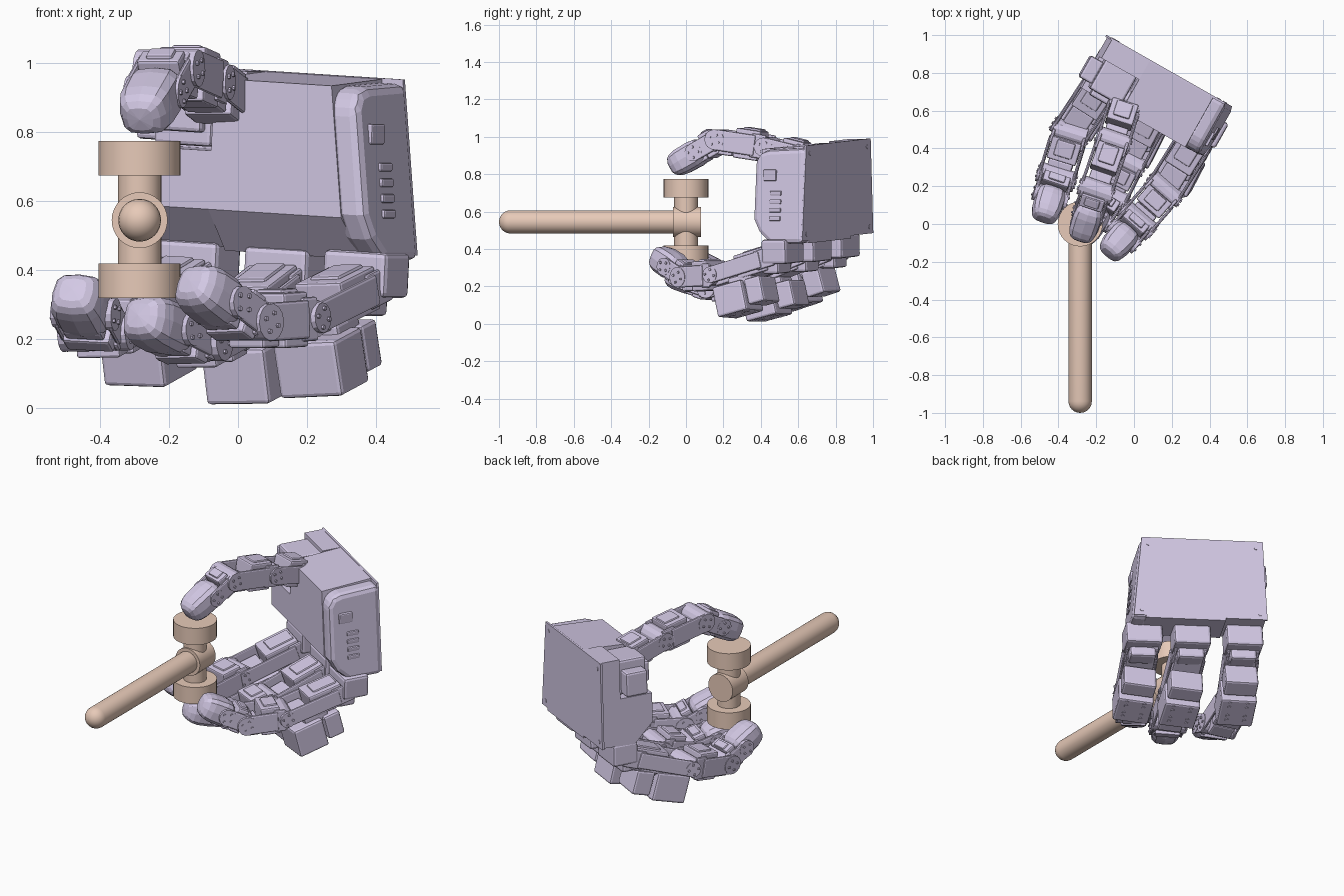
import bpy, bmesh, math
from mathutils import Vector, Matrix

if "Cube" in bpy.data.objects:
    bpy.data.objects.remove(bpy.data.objects["Cube"])


def material(name, rgb):
    m = bpy.data.materials.new(name)
    m.diffuse_color = (*rgb, 1)
    m.use_nodes = True
    m.node_tree.nodes["Principled BSDF"].inputs["Base Color"].default_value = m.diffuse_color
    return m


LILAC = material("lilac", (0.65, 0.58, 0.78))
TAN = material("tan", (0.80, 0.59, 0.48))


def finish(bm, name, mat, bevel=0.0, smooth=False):
    bmesh.ops.recalc_face_normals(bm, faces=bm.faces)
    me = bpy.data.meshes.new(name)
    bm.to_mesh(me)
    bm.free()
    ob = bpy.data.objects.new(name, me)
    bpy.context.collection.objects.link(ob)
    me.materials.append(mat)
    if bevel:
        b = ob.modifiers.new("bevel", "BEVEL")
        b.width, b.segments, b.limit_method = bevel, 2, "ANGLE"
    if smooth:
        bpy.context.view_layer.objects.active = ob
        ob.select_set(True)
        bpy.ops.object.shade_smooth_by_angle()
        ob.select_set(False)
    return ob


def box(bm, M, c, size):
    bmesh.ops.create_cube(bm, size=1, matrix=M @ Matrix.Translation(c) @ Matrix.Diagonal((*size, 1)))


def rod(bm, M, c, r, length, axis="X", n=14):
    R = {"X": Matrix.Rotation(math.pi / 2, 4, "Y"), "Y": Matrix.Rotation(math.pi / 2, 4, "X"),
         "Z": Matrix.Identity(4)}[axis]
    bmesh.ops.create_cone(bm, cap_ends=True, segments=n, radius1=r, radius2=r, depth=length,
                          matrix=M @ Matrix.Translation(c) @ R)


def frame(origin, x, y):
    y = y.normalized()
    x = (x - y * x.dot(y)).normalized()
    M = Matrix((x, y, x.cross(y))).transposed().to_4x4()
    M.translation = origin
    return M


# ---- hammer ----
I = Matrix.Identity(4)
HX, HZ = -0.285, 0.545
bm = bmesh.new()
rod(bm, I, (HX, 0, HZ), 0.063, 0.4, "Z", 32)
for z in (0.37, 0.725):
    rod(bm, I, (HX, 0, z), 0.119, 0.1, "Z", 32)
rod(bm, I, (HX, 0.005, HZ), 0.081, 0.15, "Y", 32)
finish(bm, "hammer_head", TAN, smooth=True)

bm = bmesh.new()
profile = [(0, 0.05), (0.062, 0.05)]
profile += [(0.062 * math.cos(a), -0.938 - 0.062 * math.sin(a))
            for a in [i * math.pi / 12 for i in range(7)]]
vs = [bm.verts.new((r, y, 0)) for r, y in profile]
es = [bm.edges.new(p) for p in zip(vs, vs[1:])]
bmesh.ops.spin(bm, geom=vs + es, cent=(0, 0, 0), axis=(0, 1, 0), angle=2 * math.pi, steps=32)
bmesh.ops.remove_doubles(bm, verts=bm.verts, dist=1e-4)
bmesh.ops.translate(bm, verts=bm.verts, vec=(HX, 0, HZ))
finish(bm, "hammer_handle", TAN, smooth=True)

# ---- palm: local x across, y towards the fingertips, z up ----
U, F = Vector((0.87, -0.495, 0)), Vector((-0.495, -0.87, 0))
P = Matrix((U, F, Vector((0, 0, 1)))).transposed().to_4x4()
P.translation = (-0.135, 0.995, 0.72)
P = P @ Matrix.Rotation(math.radians(3.2), 4, "Y")


def slab(bm, x0, x1, prof):
    """Side profile swept across the palm; the far end leans inwards at the top."""
    def ring(x):
        lean = 0.07 if x > 0.6 else 0
        return [bm.verts.new(P @ Vector((x - lean * (z + 0.25) / 0.5, y, z))) for y, z in prof]
    a, b = ring(x0), ring(x1)
    bm.faces.new(a)
    bm.faces.new(b[::-1])
    for i in range(len(a)):
        j = (i + 1) % len(a)
        bm.faces.new((a[j], a[i], b[i], b[j]))


bm = bmesh.new()
slab(bm, 0.24, 0.70, [(0, -0.25), (0.2, -0.25), (0.31, -0.13), (0.31, 0.25), (0, 0.27)])
slab(bm, 0.01, 0.24, [(0, -0.23), (0.2, -0.24), (0.31, -0.13), (0.31, 0.04), (0.12, 0.04), (0.12, 0.27), (0, 0.27)])
finish(bm, "palm", LILAC)
bm = bmesh.new()
slab(bm, 0.68, 0.778, [(0, -0.25), (0.2, -0.25), (0.27, -0.19), (0.308, -0.12), (0.308, 0.19),
                       (0.28, 0.235), (0.23, 0.25), (0, 0.26)])
finish(bm, "palm_end_cap", LILAC, 0.045)
bm = bmesh.new()
slab(bm, 0.0, 0.77, [(0, -0.235), (0.012, -0.235), (0.012, 0.272), (0, 0.272)])
for x, z in ((0.04, -0.2), (0.72, -0.2), (0.04, 0.23), (0.66, 0.23)):
    rod(bm, P, (x, 0, z), 0.012, 0.006, "Y", 8)
finish(bm, "palm_back_plate", LILAC)
# connector ribs on the palm end
bm = bmesh.new()
for i in range(4):
    z = 0.02 - i * 0.045
    box(bm, P, (0.772 - 0.14 * (z + 0.25), 0.17, z), (0.03, 0.07, 0.025))
box(bm, P, (0.718, 0.21, 0.115), (0.04, 0.08, 0.06))
finish(bm, "palm_connectors", LILAC, 0.006)


# ---- finger parts ----
def link(name, p, q, side, w=0.17, d=0.15):
    L = (q - p).length
    M = frame(p, side, q - p)
    bm = bmesh.new()
    box(bm, M, (0, L * 0.36, 0), (w * 0.8, L * 0.5, d))            # motor body
    box(bm, M, (0, L * 0.82, -d * 0.2), (w * 0.66, L * 0.36, d * 0.55))
    for s in (-1, 1):
        box(bm, M, (s * w * 0.46, L * 0.6, 0), (0.016, L * 0.85, d * 0.7))    # side plate
        box(bm, M, (s * w * 0.42, L * 0.12, 0), (0.018, L * 0.3, d * 0.8))
    box(bm, M, (0, L * 0.32, d * 0.5), (w * 0.5, L * 0.36, 0.02))  # raised cover
    finish(bm, name, LILAC, 0.008)
    bm = bmesh.new()
    rod(bm, M, (0, L, 0), d * 0.34, w * 1.03)
    rod(bm, M, (0, 0, 0), d * 0.34, w * 0.9)
    for s in (-1, 1):
        for k in range(4):
            a = k * math.pi / 2 + 0.4
            rod(bm, M, (s * w * 0.52, L + 0.028 * math.cos(a), 0.028 * math.sin(a)), 0.007, 0.012, n=6)
    finish(bm, name + "_joint", LILAC)


def motor(name, p, q, side, w, d):
    """Large box slung under the first link, with screws on its underside."""
    L = (q - p).length
    M = frame(p, side, q - p)
    bm = bmesh.new()
    box(bm, M, (0, L * 0.69, 0), (w, L * 0.62, d))
    box(bm, M, (0, L * 0.17, 0.01), (w * 0.92, L * 0.34, d * 0.85))
    box(bm, M, (0, L * 0.45, d * 0.5), (w * 0.7, L * 0.5, 0.06))
    finish(bm, name, LILAC, 0.012)
    bm = bmesh.new()
    for y in (0.45, 0.55, 0.75, 0.85):
        for x in (-0.05, 0.05):
            rod(bm, M, (x, L * y, -d * 0.5), 0.011, 0.01, "Z", 6)
    finish(bm, name + "_screws", LILAC)


def fingertip(name, p, q, side, w=0.15, d=0.14):
    L = (q - p).length
    M = frame(p, side, q - p)
    bm = bmesh.new()
    bmesh.ops.create_uvsphere(bm, u_segments=12, v_segments=9, radius=1)
    for v in bm.verts:
        x, y, z = [math.copysign(abs(c) ** 0.6, c) for c in v.co]
        k = 1 - 0.08 * max(z, 0)
        v.co = M @ Vector((x * k * w * 0.54, L * (0.5 + 0.5 * z), y * k * d * 0.54))
    finish(bm, name, LILAC)


def finger(name, pts, w, depth=0.15):
    """Chain of links base -> joints -> tip; returns its side axis."""
    p = [Vector(v) for v in pts]
    h = p[-1] - p[0]
    side = Vector((h.x, h.y, 0)).cross(Vector((0, 0, 1))).normalized()
    link(name + "_proximal", p[0], p[1], side, w, depth)
    link(name + "_medial", p[1], p[2], side, w, 0.16)
    link(name + "_distal", p[2], p[2].lerp(p[3], 0.45), side, w * 0.9, 0.14)
    fingertip(name + "_tip", p[2].lerp(p[3], 0.27), p[3], side)
    return side


# ---- three fingers below the palm: link points, then the motor's two ends ----
FINGERS = {
    "left_finger": ([(-0.13, 0.80, 0.39), (-0.34, 0.48, 0.26), (-0.41, 0.25, 0.22), (-0.48, 0.02, 0.345)],
                    [(-0.15, 0.77, 0.23), (-0.31, 0.50, 0.14)]),
    "middle_finger": ([(0.13, 0.65, 0.37), (-0.04, 0.33, 0.24), (-0.13, 0.15, 0.19), (-0.29, -0.09, 0.27)],
                      [(0.12, 0.61, 0.16), (-0.01, 0.35, 0.09)]),
    "right_finger": ([(0.36, 0.50, 0.36), (0.16, 0.18, 0.26), (0.02, 0.02, 0.25), (-0.14, -0.16, 0.37)],
                     [(0.33, 0.45, 0.18), (0.20, 0.20, 0.11)]),
}
for name, (pts, under) in FINGERS.items():
    side = finger(name, pts, 0.2, 0.13)
    motor(name + "_motor", Vector(under[0]), Vector(under[1]), side, 0.205, 0.165)
    M = P.copy()
    M.translation = Vector(pts[0])
    bm = bmesh.new()
    box(bm, M, (0, -0.02, 0.03), (0.21, 0.15, 0.13))
    box(bm, M, (0, 0.02, -0.05), (0.15, 0.1, 0.08))
    finish(bm, name + "_base", LILAC, 0.015)

# ---- thumb reaching over the hammer ----
finger("thumb", [(-0.04, 0.66, 0.89), (-0.11, 0.44, 0.945), (-0.20, 0.18, 0.985), (-0.285, -0.08, 0.835)], 0.18)
bm = bmesh.new()
box(bm, P, (0.13, 0.2, 0.15), (0.19, 0.18, 0.2))
box(bm, P, (0.0, 0.2, 0.13), (0.08, 0.13, 0.14))
box(bm, P, (0.13, 0.29, 0.15), (0.15, 0.06, 0.12))
finish(bm, "thumb_base", LILAC, 0.012)
